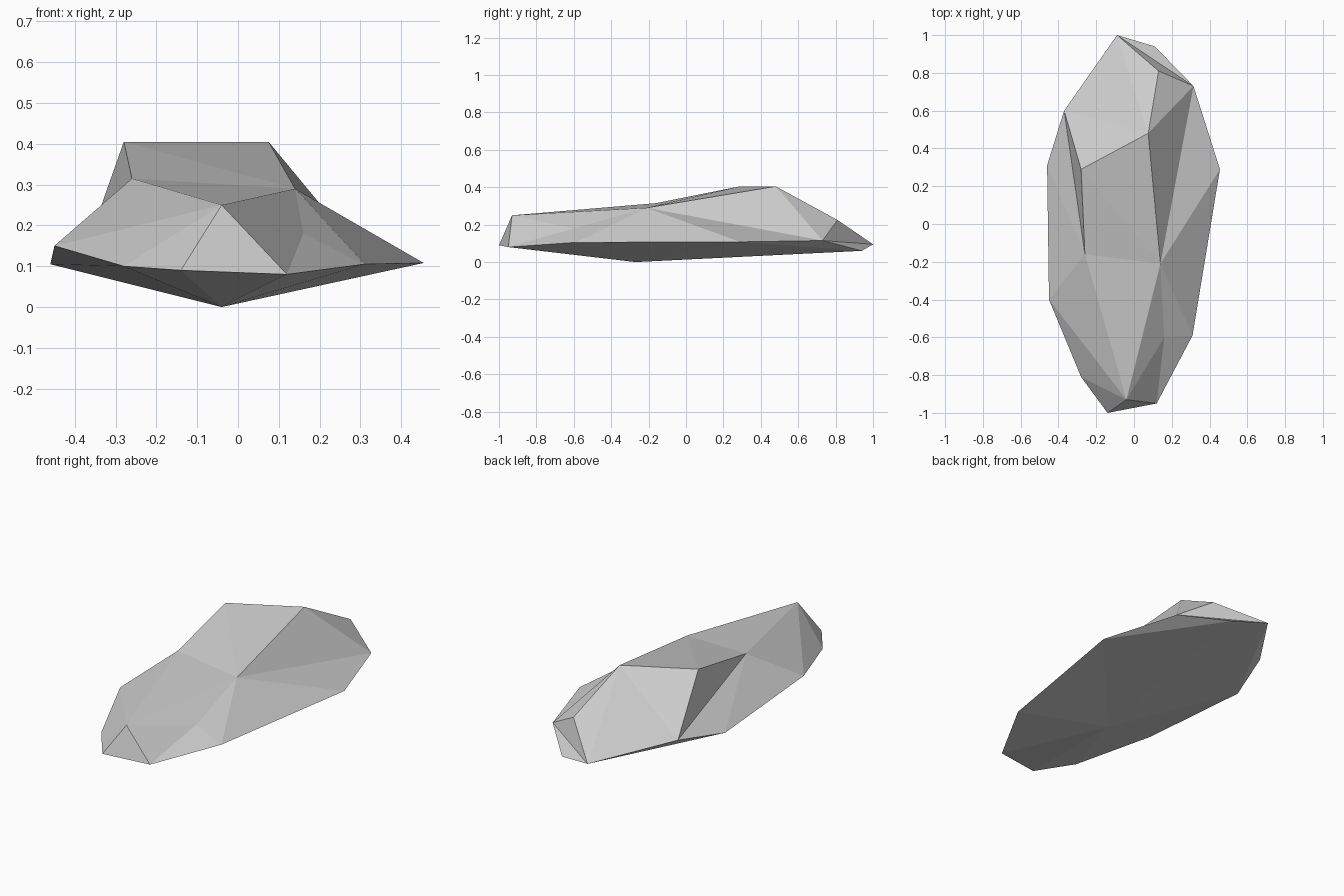
import bpy
import bmesh

cube = bpy.data.objects.get("Cube")
if cube:
    bpy.data.objects.remove(cube, do_unlink=True)

# Single stone colour
stone = bpy.data.materials.new("pale_grey_stone")
stone.use_nodes = True
colour = (0.6, 0.6, 0.6, 1)
stone.diffuse_color = colour
stone.node_tree.nodes["Principled BSDF"].inputs["Base Color"].default_value = colour

# Corner points: the outer rim, the upper ridge, then the lowest point
corners = dict(
    # rim, from the front round the left side
    A=(-.14, -1, .09), B=(.12, -.95, .08), C=(.31, -.59, .105), D=(.455, .29, .108),
    E=(.315, .73, .115), F=(.11, .94, .06), G=(-.09, 1, .095),
    # rim, back down the right side
    H=(-.37, .6, .15), I=(-.46, .31, .105), J=(-.45, -.4, .15), K=(-.28, -.81, .1),
    # ridge
    L=(-.04, -.93, .25), M=(-.26, -.16, .315), N=(.14, -.21, .29), O=(-.28, .29, .405),
    P=(.075, .48, .405), Q=(.13, .81, .225), R=(.16, -.6, .18),
    # underside
    S=(-.04, -.27, 0),
)

# Facets grouped by where they lie on the rock
facets = {
    "nose": "ABL BRL BCR CNR LRN JLK KLA",
    "left flank": "CDN DEN ENP EPQ",
    "tail": "EQG EFG GQP GPH HPO",
    "right flank": "HOM HMI IMJ JML",
    "crown": "LMN MON OPN",
    "undercut": "DEF GHI IJK",
}

bm = bmesh.new()
points = {name: bm.verts.new(place) for name, place in corners.items()}
for group in facets.values():
    for facet in group.split():
        bm.faces.new([points[name] for name in facet])

# Underside: a fan from the low rim to the lowest point
low_rim = "ABCDFGIK"
for here, after in zip(low_rim, low_rim[1:] + low_rim[:1]):
    bm.faces.new([points[here], points["S"], points[after]])

bmesh.ops.recalc_face_normals(bm, faces=bm.faces[:])
mesh = bpy.data.meshes.new("rock")
bm.to_mesh(mesh)
bm.free()
mesh.materials.append(stone)

rock = bpy.data.objects.new("rock", mesh)
bpy.context.collection.objects.link(rock)
